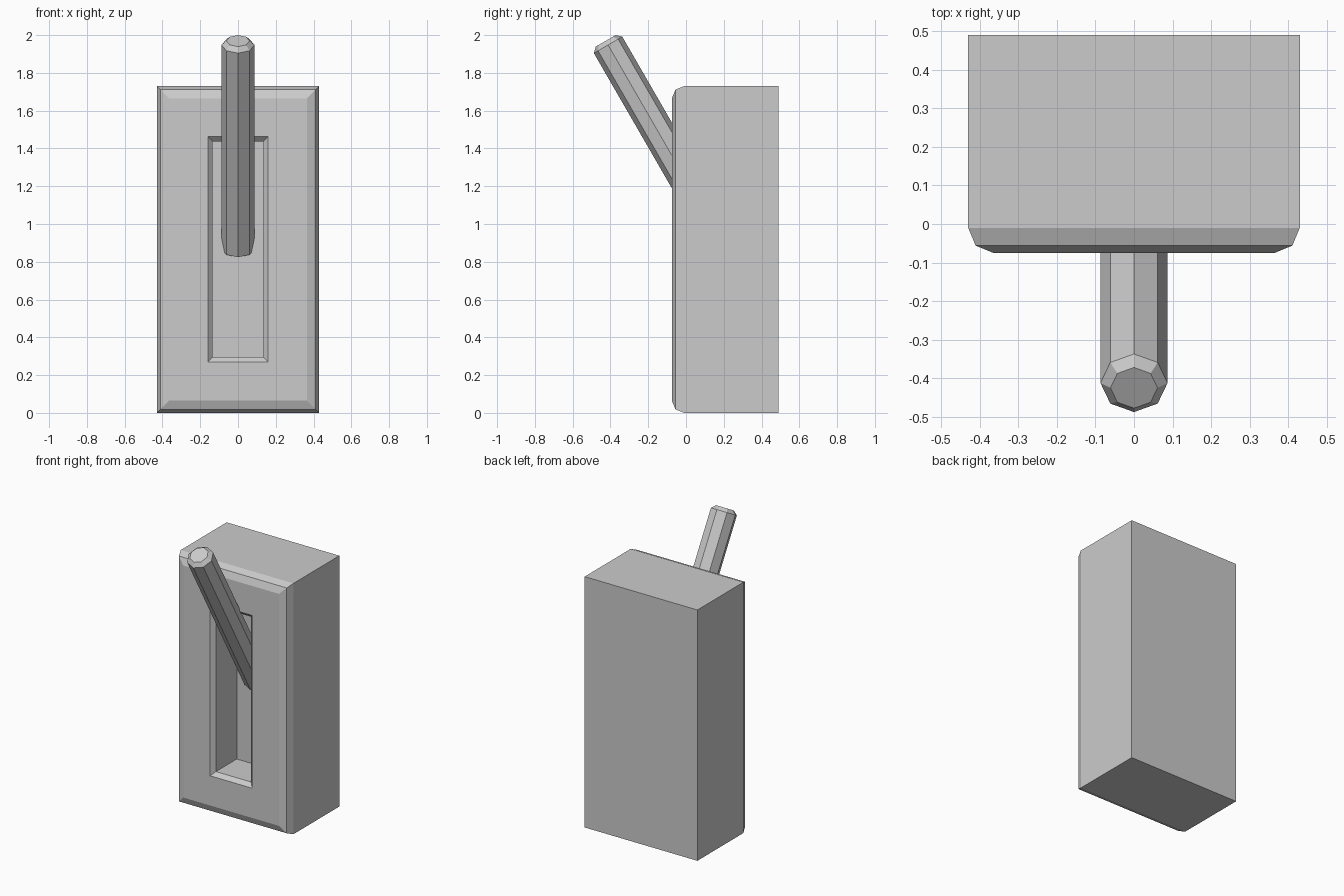
import bpy, bmesh
from math import sin, cos, pi, radians
from mathutils import Matrix

if "Cube" in bpy.data.objects:
    bpy.data.objects.remove(bpy.data.objects["Cube"])


def loft(name, rings):
    """Closed solid skinned through a sequence of equal-sized rings."""
    bm = bmesh.new()
    loops = [[bm.verts.new(p) for p in ring] for ring in rings]
    n = len(loops[0])
    for a, b in zip(loops, loops[1:]):
        for i in range(n):
            j = (i + 1) % n
            bm.faces.new((a[i], a[j], b[j], b[i]))
    bm.faces.new(loops[0])
    bm.faces.new(loops[-1])
    bmesh.ops.recalc_face_normals(bm, faces=bm.faces)
    mesh = bpy.data.meshes.new(name)
    bm.to_mesh(mesh)
    bm.free()
    obj = bpy.data.objects.new(name, mesh)
    bpy.context.collection.objects.link(obj)
    return obj


def rect(y, x, z0, z1):
    return [(-x, y, z0), (x, y, z0), (x, y, z1), (-x, y, z1)]


# Housing: back, rounded front border, then chamfered slot down to its floor
FRONT, W, H, R = -0.075, 0.43, 1.73, 0.065
K = R * 0.293
C = 0.026
housing = loft("switch_housing", [
    rect(0.49, W, 0, H),
    rect(FRONT + R, W, 0, H),
    rect(FRONT + K, W - K, K, H - K),
    rect(FRONT, W - R, R, H - R),
    rect(FRONT, 0.16, 0.27, 1.462),
    rect(FRONT + C, 0.16 - C, 0.27 + C, 1.462 - C),
    rect(0.178, 0.16 - C, 0.27 + C, 1.462 - C),
])


# Lever: octagonal rod with chamfered tip, leaning forward 30 degrees
def octagon(r, z):
    return [(r * sin(i * pi / 4), r * cos(i * pi / 4), z) for i in range(8)]


lever = loft("lever", [octagon(0.087, 0), octagon(0.087, 1.247), octagon(0.061, 1.272)])
lever.data.transform(Matrix.Translation((0, 0.211, 0.868)) @ Matrix.Rotation(radians(30), 4, 'X'))
